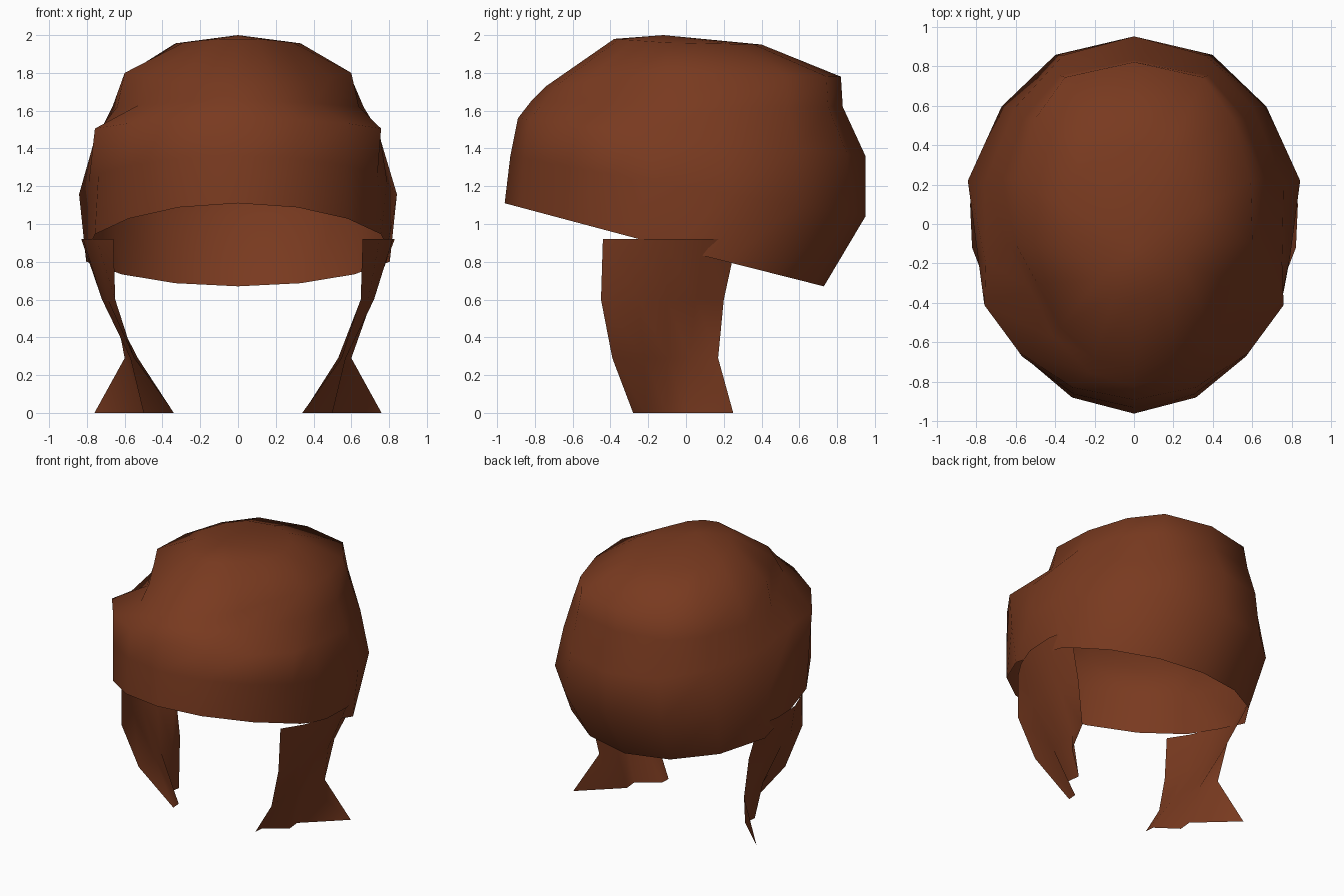
import bpy
from math import sin, cos, pi

default_cube = bpy.data.objects.get("Cube")
if default_cube:
    bpy.data.objects.remove(default_cube, do_unlink=True)

SEGMENTS = 16

# Single leather colour
leather = bpy.data.materials.new("brown_leather")
leather.use_nodes = True
colour = (0.19, 0.042, 0.014, 1)
leather.diffuse_color = colour
shader = leather.node_tree.nodes["Principled BSDF"]
shader.inputs["Base Color"].default_value = colour
shader.inputs["Roughness"].default_value = 0.8


def build(name, verts, faces):
    """Make a smooth leather mesh object."""
    mesh = bpy.data.meshes.new(name)
    mesh.from_pydata(verts, [], faces)
    mesh.materials.append(leather)
    for polygon in mesh.polygons:
        polygon.use_smooth = True
    obj = bpy.data.objects.new(name, mesh)
    bpy.context.collection.objects.link(obj)
    return obj


def ring(front, side, back, squareness):
    """Tilted oval: front and back are (width, y, z), side is (x, y, z)."""
    points = []
    for i in range(SEGMENTS):
        angle = 2 * pi * i / SEGMENTS
        s, c = sin(angle), cos(angle)
        if c > 0:
            end, reach, spread = front, c ** 1.2, abs(s)
        else:
            end, reach, spread = back, abs(c) ** 1.1, abs(s) ** squareness
        width = side[0] if reach < 0.01 else end[0]
        x = width * spread * (1 if s > 0 else -1)
        y = side[1] + (end[1] - side[1]) * reach
        z = side[2] + (end[2] - side[2]) * reach
        points.append((x, y, z))
    return points


# Cap shell: open rim, ear bulge, pinched ledge, crown
profile = [
    ((.82, -.96, 1.11), (.79, -.06, .87), (.87, .73, .67), 1),
    ((.80, -.93, 1.36), (.79, -.17, 1.22), (.90, .95, 1.04), .85),
    ((.82, -.89, 1.56), (.75, -.19, 1.48), (.81, .95, 1.36), .85),
    ((.57, -.82, 1.65), (.64, -.10, 1.62), (.70, .83, 1.62), .65),
    ((.53, -.74, 1.73), (.60, -.10, 1.80), (.62, .82, 1.78), .6),
    ((.26, -.38, 1.98), (.29, -.10, 1.96), (.35, .40, 1.95), .7),
]
verts, faces = [], []
for section in profile:
    verts += ring(*section)
for r in range(len(profile) - 1):
    for i in range(SEGMENTS):
        a, b = r * SEGMENTS + i, r * SEGMENTS + (i + 1) % SEGMENTS
        faces.append((a, b, b + SEGMENTS, a + SEGMENTS))
# Crown fan
apex = len(verts)
verts.append((0, -.12, 2))
last = apex - SEGMENTS
for i in range(SEGMENTS):
    faces.append((last + i, last + (i + 1) % SEGMENTS, apex))
build("cap_shell", verts, faces)

# Chin straps: each row gives height, then (x, y) points from front to back
strap_rows = [
    (.92, (.66, -.44), (.75, -.30), (.82, -.12), (.83, .10), (.79, .27)),
    (.60, (.65, -.45), (.69, -.25), (.72, -.10), (.71, .05), (.66, .20)),
    (.29, (.55, -.39), (.53, -.22), (.57, -.10), (.56, .02), (.60, .17)),
    (0, (.34, -.28), (.345, -.21), (.50, -.10), (.49, 0), (.76, .25)),
]
columns = len(strap_rows[0]) - 1
for name, mirror in (("left_strap", 1), ("right_strap", -1)):
    verts = [(mirror * x, y, row[0]) for row in strap_rows for x, y in row[1:]]
    faces = []
    for r in range(len(strap_rows) - 1):
        for c in range(columns - 1):
            a = r * columns + c
            quad = (a, a + columns, a + columns + 1, a + 1)
            faces.append(quad if mirror > 0 else quad[::-1])
    build(name, verts, faces)
